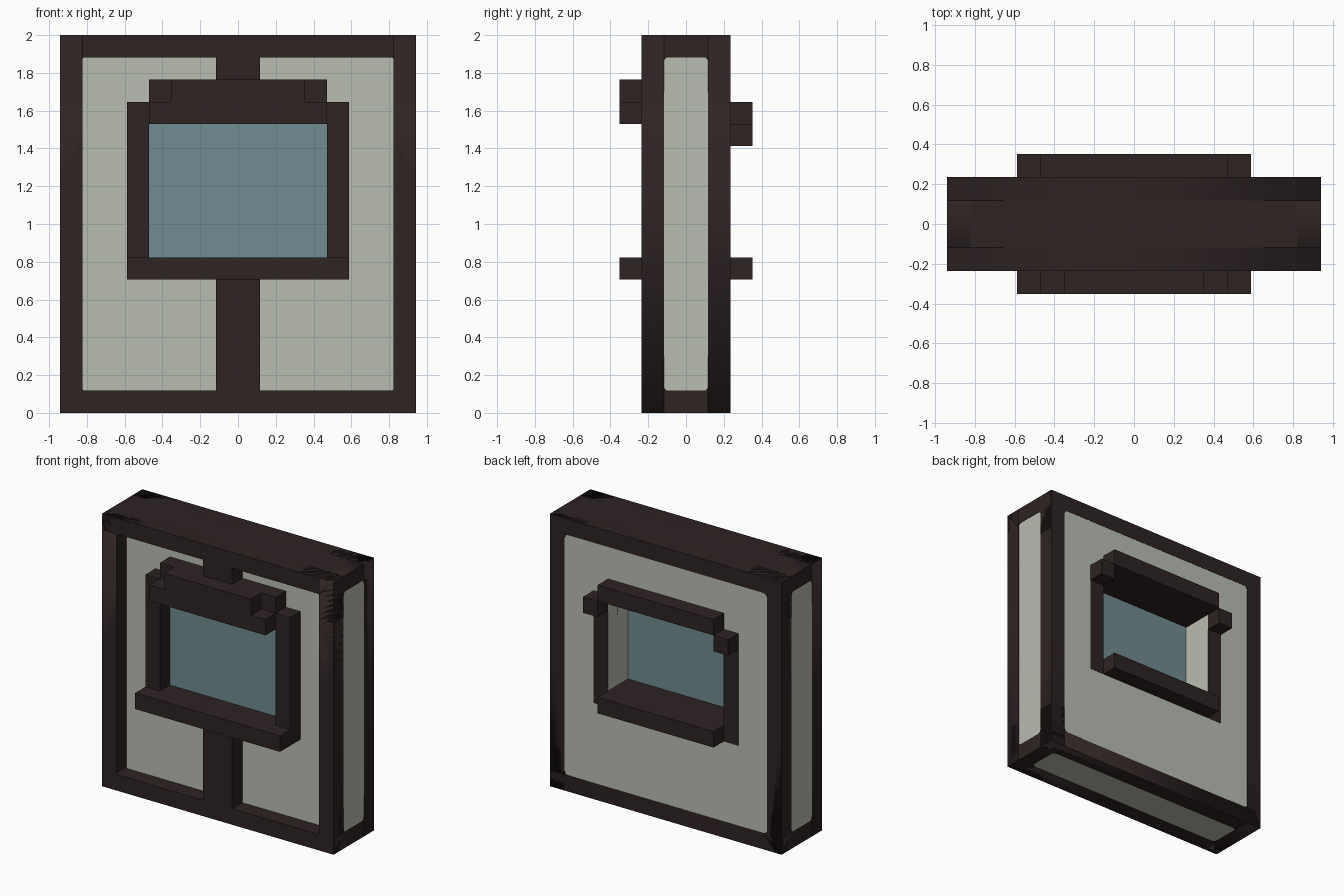
import bpy, bmesh, math
from mathutils import Matrix

if "Cube" in bpy.data.objects:
    bpy.data.objects.remove(bpy.data.objects["Cube"])

U = 2 / 17      # block unit: the model is 16 x 4 x 17 units
GAP = 0.002     # infill sits just behind the timber face


def material(name, srgb):
    lin = [((c / 255 + 0.055) / 1.055) ** 2.4 for c in srgb] + [1.0]
    m = bpy.data.materials.new(name)
    m.use_nodes = True
    m.diffuse_color = lin
    bsdf = next(n for n in m.node_tree.nodes if n.type == 'BSDF_PRINCIPLED')
    bsdf.inputs["Base Color"].default_value = lin
    bsdf.inputs["Roughness"].default_value = 0.9
    return m


TIMBER = material("dark timber", (46, 35, 35))
PLASTER = material("pale plaster", (186, 189, 178))
GLASS = material("blue glass", (113, 140, 145))


def add_object(name, mesh, mat):
    mesh.materials.clear()
    mesh.materials.append(mat)
    ob = bpy.data.objects.new(name, mesh)
    bpy.context.collection.objects.link(ob)
    return ob


def box(name, mat, x, y, z):
    """Box from (low, high) ranges given in block units."""
    bm = bmesh.new()
    bmesh.ops.create_cube(bm, size=1)
    rng = (x, y, z)
    for v in bm.verts:
        v.co = [(r[0] if c < 0 else r[1]) * U for c, r in zip(v.co, rng)]
    mesh = bpy.data.meshes.new(name)
    bm.to_mesh(mesh)
    bm.free()
    return add_object(name, mesh, mat)


def pair(name, mat, x, y, z):
    """Box and its mirror image across x = 0."""
    box("left_" + name, mat, x, y, z)
    box("right_" + name, mat, (-x[1], -x[0]), y, z)


def rounded(a, b, r):
    """Rounded rectangle centred on the origin, half sizes a and b."""
    pts = []
    for k, (sx, sy) in enumerate(((1, 1), (-1, 1), (-1, -1), (1, -1))):
        for i in range(5 if r else 1):
            t = math.radians(90 * k + 22.5 * i)
            pts.append((sx * (a - r) + r * math.cos(t), sy * (b - r) + r * math.sin(t)))
    return pts


def ring(name, a, b, radius, matrix):
    """Timber border one unit wide and deep around a face."""
    cu = bpy.data.curves.new(name, 'CURVE')
    cu.dimensions = '2D'
    cu.fill_mode = 'BOTH'
    cu.extrude = U / 2
    for pts in (rounded(a * U, b * U, 0), rounded((a - 1) * U, (b - 1) * U, radius)):
        sp = cu.splines.new('POLY')
        sp.points.add(len(pts) - 1)
        for p, (px, py) in zip(sp.points, pts):
            p.co = (px, py, 0, 1)
        sp.use_cyclic_u = True
    tmp = bpy.data.objects.new(name + "_outline", cu)
    bpy.context.collection.objects.link(tmp)
    bpy.context.view_layer.update()
    deps = bpy.context.evaluated_depsgraph_get()
    mesh = bpy.data.meshes.new_from_object(tmp.evaluated_get(deps))
    bpy.data.objects.remove(tmp)
    mesh.transform(matrix)
    mesh.name = name
    return add_object(name, mesh, TIMBER)


# Outer timber frame: front, back, sides, underside and solid roof
upright = Matrix.Rotation(math.pi / 2, 4, 'X')
sideways = Matrix(((0, 0, 1, 0), (1, 0, 0, 0), (0, 1, 0, 0), (0, 0, 0, 1)))
ring("front_frame", 8, 8.5, 0.012, Matrix.Translation((0, -1.5 * U, 8.5 * U)) @ upright)
ring("back_frame", 8, 8.5, 0.035, Matrix.Translation((0, 1.5 * U, 8.5 * U)) @ upright)
for side, s in (("left", 1), ("right", -1)):
    ring(side + "_side_frame", 2, 8.5, 0.025,
         Matrix.Translation((s * 7.5 * U, 0, 8.5 * U)) @ sideways)
ring("bottom_frame", 8, 2, 0.035, Matrix.Translation((0, 0, 0.5 * U)))
box("top_slab", TIMBER, (-8, 8), (-2, 2), (16, 17))

# Plaster infill around the window opening
g = GAP / U
pair("wall_infill", PLASTER, (4, 8 - g), (-1, 1), (0.9, 16.1))
pair("back_infill", PLASTER, (4, 7.3), (1, 2 - g), (0.7, 16.3))
box("upper_infill", PLASTER, (-4, 4), (-1, 2 - g), (14, 16.1))
box("lower_infill", PLASTER, (-4, 4), (-1, 2 - g), (0.7, 6))
box("bottom_infill", PLASTER, (-7.3, 7.3), (-1, 1), (g, 0.95))

# Window pane with timber head and sill running through the wall
box("window_pane", GLASS, (-4, 4), (-1, 0), (7, 13))
box("window_head", TIMBER, (-4, 4), (-1, 3), (13, 14))
box("window_sill", TIMBER, (-4, 4), (-1, 3), (6, 7))

# Front window surround
box("front_sill", TIMBER, (-5, 5), (-3, -1), (6, 7))
pair("front_window_post", TIMBER, (4, 5), (-2, -1), (7, 14))
box("front_lintel", TIMBER, (-4, 4), (-2, -1), (13, 15))
box("front_lintel_lower_step", TIMBER, (-4, 4), (-3, -2), (13, 14))
box("front_lintel_upper_step", TIMBER, (-3, 3), (-3, -2), (14, 15))

# Front centre posts below and above the window
box("lower_centre_post", TIMBER, (-1, 1), (-2, -1), (1, 6))
box("upper_centre_post", TIMBER, (-1, 1), (-2, -1), (15, 16))

# Back window posts, flush with the frame, and the lintel ends
pair("back_window_post", TIMBER, (4, 5), (1, 2), (6, 13))
pair("back_lintel_end", TIMBER, (4, 5), (2, 3), (12, 13))
